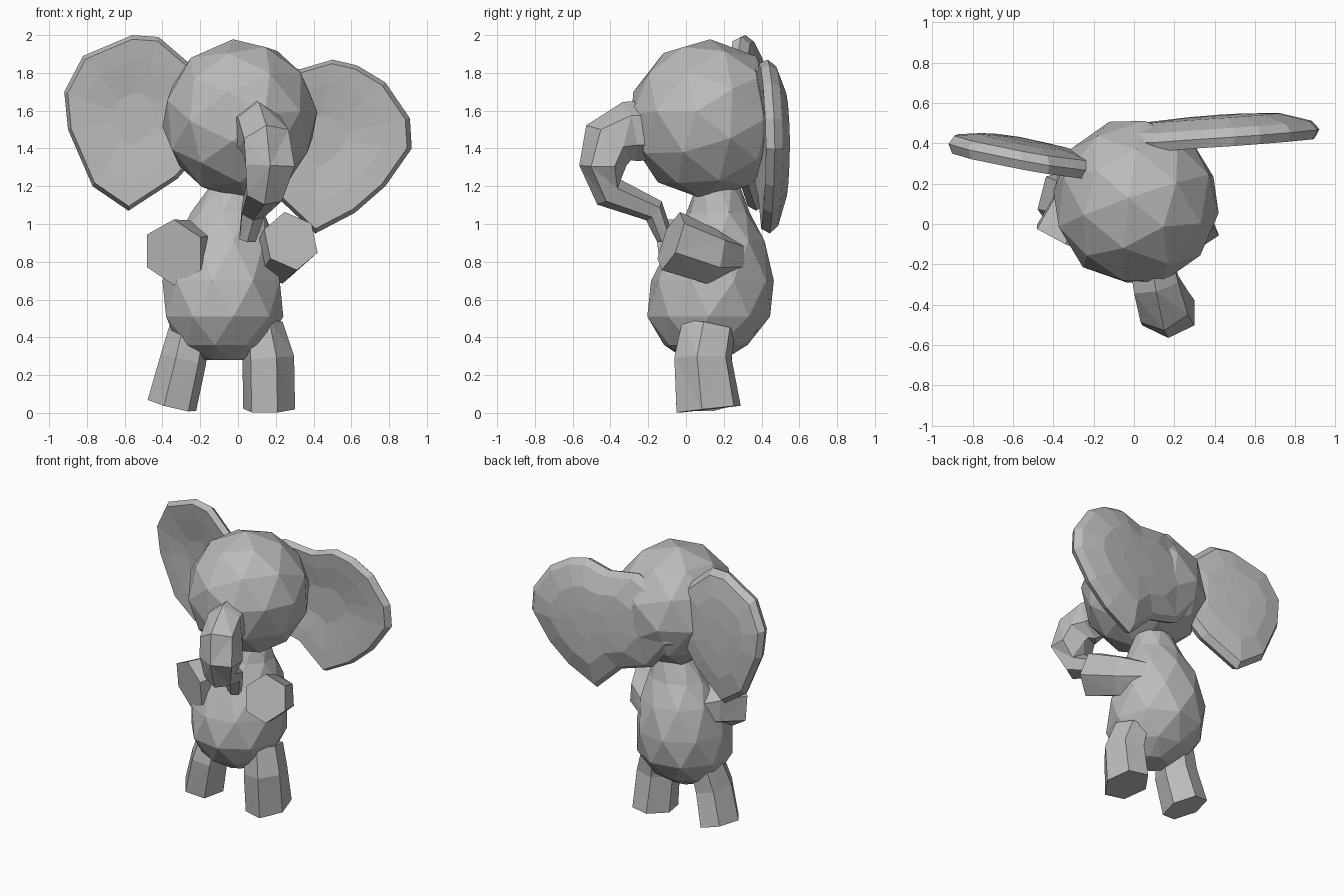
import bpy, bmesh
from math import sin, cos, pi, tau
from mathutils import Vector, Matrix

cube = bpy.data.objects.get("Cube")
if cube:
    bpy.data.objects.remove(cube, do_unlink=True)

grey = bpy.data.materials.new("light grey")
grey.use_nodes = True
grey.diffuse_color = (0.5, 0.5, 0.5, 1)
grey.node_tree.nodes["Principled BSDF"].inputs["Base Color"].default_value = (0.5, 0.5, 0.5, 1)


def finish(bm, name):
    """Turn a bmesh into a flat-shaded object."""
    bmesh.ops.recalc_face_normals(bm, faces=bm.faces[:])
    mesh = bpy.data.meshes.new(name)
    bm.to_mesh(mesh)
    bm.free()
    mesh.materials.append(grey)
    obj = bpy.data.objects.new(name, mesh)
    bpy.context.collection.objects.link(obj)


def loft(name, rings, zigzag=False):
    """Skin a list of point rings with triangles and close both ends."""
    bm = bmesh.new()
    loops = [[bm.verts.new(p) for p in ring] for ring in rings]
    n = len(loops[0])
    sides = []
    for k, (a, b) in enumerate(zip(loops, loops[1:])):
        for i in range(n):
            j = (i + 1) % n
            if zigzag and k % 2:
                sides += [bm.faces.new((a[i], a[j], b[j])), bm.faces.new((a[i], b[j], b[i]))]
            elif zigzag:
                sides += [bm.faces.new((a[i], a[j], b[i])), bm.faces.new((a[j], b[j], b[i]))]
            else:
                sides.append(bm.faces.new((a[i], a[j], b[j], b[i])))
    bm.faces.new(loops[0])
    bm.faces.new(loops[-1])
    if not zigzag:
        bmesh.ops.triangulate(bm, faces=sides)
    finish(bm, name)


def tube(name, path, sides=6, turn=0.0):
    """Limb along (x, y, z, half width, half depth) stations."""
    pts = [Vector(p[:3]) for p in path]
    rings = []
    for i, p in enumerate(path):
        t = (pts[min(i + 1, len(pts) - 1)] - pts[max(i - 1, 0)]).normalized()
        side = Vector((1, 0, 0))
        side = (side - t * side.dot(t)).normalized()
        up = side.cross(t)
        angles = [tau * k / sides + turn for k in range(sides)]
        rings.append([pts[i] + side * cos(a) * p[3] + up * sin(a) * p[4] for a in angles])
    loft(name, rings)


def ear(name, outline, centre, depth, slope, lean, bulge):
    """Leaf-shaped ear: dished front, rounded rim, swollen back."""
    cx, cz = centre
    rings = []
    # scale of the outline, and offset towards the back
    for scale, off in ((0.3, -0.01), (0.7, -0.035), (0.95, -0.045), (1.0, 0.0),
                       (0.92, 0.045), (0.6, bulge * 0.9), (0.25, bulge)):
        ring = []
        for x, z in outline:
            px, pz = cx + (x - cx) * scale, cz + (z - cz) * scale
            ring.append((px, depth + slope * abs(px) + lean * (pz - cz) + off, pz))
        rings.append(ring)
    loft(name, rings)


# Head: faceted ball
bm = bmesh.new()
bmesh.ops.create_icosphere(bm, subdivisions=2, radius=1)
bm.transform(Matrix.Translation((0.01, 0.11, 1.555))
             @ Matrix.Diagonal((0.415, 0.42, 0.425, 1))
             @ Matrix.Rotation(0.35, 4, 'Y') @ Matrix.Rotation(0.3, 4, 'X'))
finish(bm, "head")

# Body: pear-shaped stack of staggered rings (z, left, right, front, back)
rings = []
for k, (z, x0, x1, y0, y1) in enumerate((
        (0.28, -0.18, 0.03, 0.0, 0.2), (0.36, -0.32, 0.16, -0.12, 0.33),
        (0.51, -0.4, 0.24, -0.21, 0.45), (0.7, -0.4, 0.24, -0.19, 0.47),
        (0.91, -0.34, 0.2, -0.08, 0.42), (1.06, -0.25, 0.15, 0.0, 0.34),
        (1.22, -0.14, 0.1, 0.06, 0.28))):
    angles = [tau * (i + 0.5 * (k % 2)) / 9 for i in range(9)]
    rings.append([((x0 + x1) / 2 + (x1 - x0) / 2 * cos(a),
                   (y0 + y1) / 2 + (y1 - y0) / 2 * sin(a), z) for a in angles])
loft("body", rings, zigzag=True)

# Trunk: thick at the face, curls forward, down and back to the chest
tube("trunk", [
    (0.07, -0.1, 1.5, 0.12, 0.16), (0.11, -0.3, 1.49, 0.13, 0.16),
    (0.15, -0.41, 1.43, 0.14, 0.15), (0.17, -0.44, 1.31, 0.15, 0.125),
    (0.14, -0.41, 1.17, 0.11, 0.09), (0.08, -0.17, 1.07, 0.07, 0.065),
    (0.05, -0.11, 0.92, 0.05, 0.045)], turn=pi / 6)

# Arms with flat hand pads
tube("right_arm", [(-0.17, 0.25, 0.87, 0.11, 0.12), (-0.26, 0.09, 0.87, 0.16, 0.15),
                   (-0.34, -0.08, 0.85, 0.18, 0.175)], turn=pi / 6)
tube("left_arm", [(0.07, 0.28, 0.81, 0.09, 0.1), (0.21, 0.13, 0.83, 0.14, 0.15),
                  (0.28, -0.08, 0.91, 0.155, 0.165)], turn=0.3)

# Legs
tube("right_leg", [(-0.25, 0.12, 0.46, 0.11, 0.14), (-0.29, 0.09, 0.28, 0.125, 0.16),
                   (-0.35, 0.11, 0.04, 0.135, 0.17)], turn=0.2)
tube("left_leg", [(0.13, 0.12, 0.46, 0.11, 0.15), (0.16, 0.09, 0.29, 0.14, 0.16),
                  (0.165, 0.12, 0.02, 0.14, 0.18)], turn=-0.2)

# Ears: the right one is raised, the left one droops and runs into the back of the head
ear("right_ear", [(-0.2, 1.8), (-0.28, 1.87), (-0.42, 1.99), (-0.56, 2.0), (-0.82, 1.89),
                  (-0.92, 1.7), (-0.9, 1.5), (-0.77, 1.2), (-0.58, 1.07), (-0.32, 1.24),
                  (-0.18, 1.4)],
    (-0.55, 1.56), 0.24, 0.18, -0.06, 0.08)
ear("left_ear", [(-0.12, 1.74), (0.1, 1.85), (0.33, 1.82), (0.5, 1.87), (0.63, 1.84),
                 (0.78, 1.75), (0.91, 1.56), (0.92, 1.4), (0.78, 1.2), (0.62, 1.06),
                 (0.41, 0.95), (0.22, 1.13), (-0.02, 1.2), (-0.2, 1.42)],
    (0.42, 1.45), 0.405, 0.07, -0.02, 0.105)
